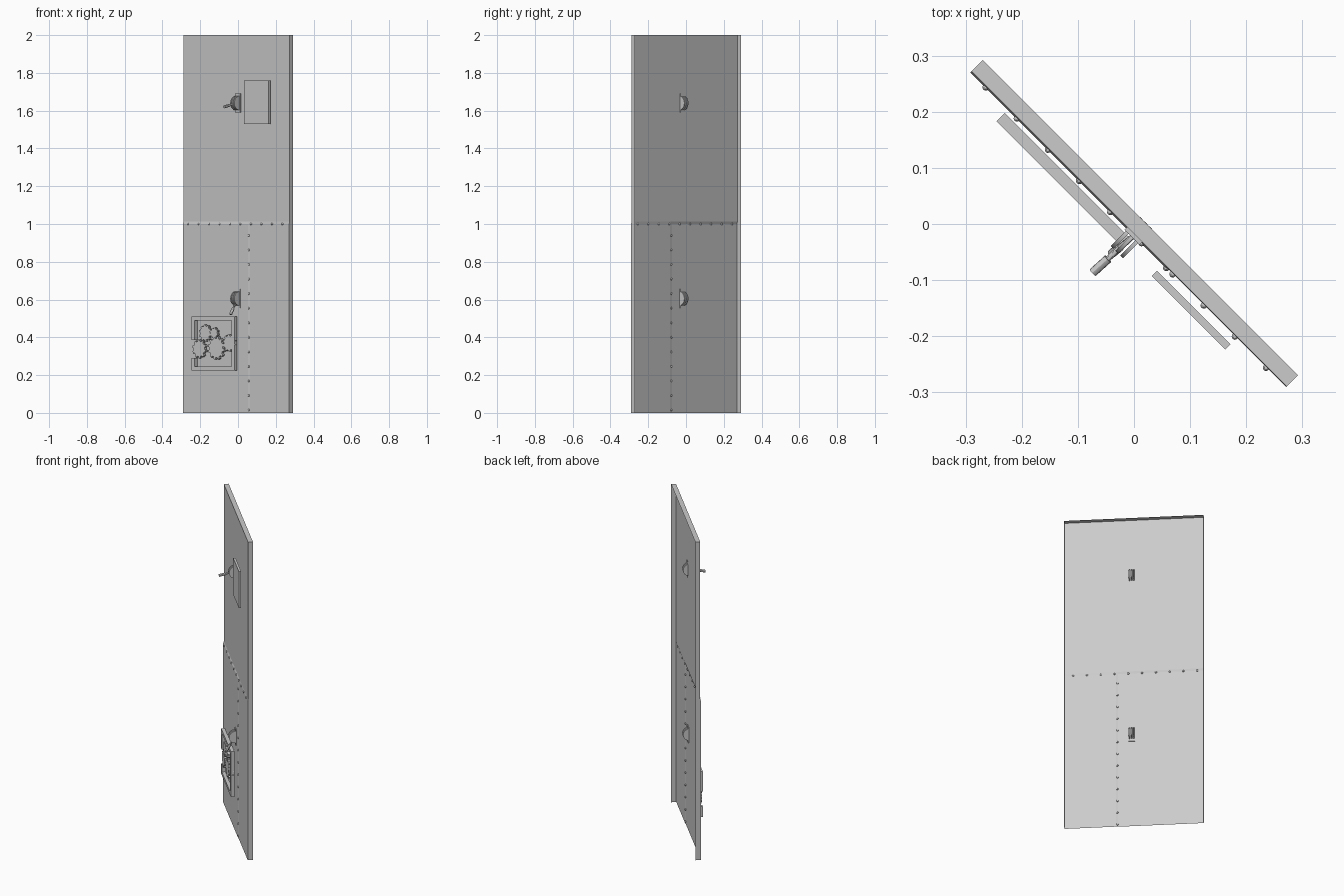
import bpy, bmesh, math
from mathutils import Matrix, Vector

old = bpy.data.objects.get("Cube")
if old:
    bpy.data.objects.remove(old, do_unlink=True)

grey = bpy.data.materials.new("plain_grey")
grey.use_nodes = True
GREY = (0.6, 0.6, 0.6, 1)
grey.diffuse_color = GREY
grey.node_tree.nodes["Principled BSDF"].inputs["Base Color"].default_value = GREY

# Everything is built facing -y, then turned to stand diagonally
TURN = Matrix.Rotation(math.radians(-45), 4, 'Z')


def finish(name, bm, smooth=False):
    mesh = bpy.data.meshes.new(name)
    bm.to_mesh(mesh)
    bm.free()
    mesh.materials.append(grey)
    ob = bpy.data.objects.new(name, mesh)
    bpy.context.collection.objects.link(ob)
    ob.matrix_world = TURN
    if smooth:
        bpy.ops.object.select_all(action='DESELECT')
        ob.select_set(True)
        bpy.context.view_layer.objects.active = ob
        bpy.ops.object.shade_smooth_by_angle()
    return ob


def add_box(bm, x0, x1, y0, y1, z0, z1):
    size = Matrix.Diagonal((x1 - x0, y1 - y0, z1 - z0, 1))
    mid = Matrix.Translation(((x0 + x1) / 2, (y0 + y1) / 2, (z0 + z1) / 2))
    bmesh.ops.create_cube(bm, size=1, matrix=mid @ size)


def add_rod(bm, a, b, r, sides=12):
    a, b = Vector(a), Vector(b)
    spin = (b - a).to_track_quat('Z', 'Y').to_matrix().to_4x4()
    bmesh.ops.create_cone(bm, cap_ends=True, segments=sides, radius1=r, radius2=r,
                          depth=(b - a).length, matrix=Matrix.Translation((a + b) / 2) @ spin)


def add_quad(bm, *points):
    bm.faces.new([bm.verts.new(p) for p in points])


# Thin wall shell, open at the back and bottom, with lapped front plates
HALF, BACK, SEAM, MID = 0.397, 0.016, 0.104, 1.0
UP, RIGHT, LEFT = -0.012, -0.0135, -0.0155
LIP = 0.012
bm = bmesh.new()
for x0, x1, y in ((-HALF, SEAM - LIP, LEFT), (SEAM, HALF, RIGHT)):
    add_quad(bm, (x0, y, 0), (x1, y, 0), (x1, y, MID), (x0, y, MID))
    add_quad(bm, (x0, y, MID), (x1, y, MID), (x1, UP, MID + LIP), (x0, UP, MID + LIP))
add_quad(bm, (SEAM - LIP, LEFT, 0), (SEAM, RIGHT, 0), (SEAM, RIGHT, MID), (SEAM - LIP, LEFT, MID))
add_quad(bm, (SEAM - LIP, LEFT, MID), (SEAM, RIGHT, MID), (SEAM, UP, MID + LIP), (SEAM - LIP, UP, MID + LIP))
add_quad(bm, (-HALF, UP, MID + LIP), (HALF, UP, MID + LIP), (HALF, UP, 2), (-HALF, UP, 2))
add_quad(bm, (-HALF, UP, 2), (HALF, UP, 2), (HALF, BACK, 2), (-HALF, BACK, 2))
for x, y in ((-HALF, LEFT), (HALF, RIGHT)):
    side = [(x, y, 0), (x, BACK, 0), (x, BACK, 2), (x, UP, 2), (x, UP, MID + LIP), (x, y, MID)]
    add_quad(bm, *(side if x > 0 else reversed(side)))
bmesh.ops.remove_doubles(bm, verts=bm.verts, dist=0.0001)
finish("wall_panel", bm)

# Rivets along both seams
bm = bmesh.new()
spots = [(-0.359 + 0.0785 * i, -0.0145, MID) for i in range(10)]
spots += [(SEAM - 0.008, -0.0145, 0.015 + 0.077 * i) for i in range(13)]
for spot in spots:
    bmesh.ops.create_uvsphere(bm, u_segments=10, v_segments=6, radius=0.006,
                              matrix=Matrix.Translation(spot))
finish("rivets", bm, True)

# Notice board
bm = bmesh.new()
add_box(bm, 0.088, 0.273, -0.043, -0.03, 1.53, 1.76)
finish("notice_board", bm)

# Gear frame, its left bar broken where a gear sticks out
X0, X1, Z0, Z1, BAR = -0.303, 0.016, 0.225, 0.51, 0.021
F, B = -0.044, -0.023
bm = bmesh.new()
add_box(bm, X0, X1, F, B, Z0, Z0 + BAR)
add_box(bm, X0, X1, F, B, Z1 - BAR, Z1)
add_box(bm, X1 - BAR, X1, F, B, Z0 + BAR, Z1 - BAR)
add_box(bm, X0, X0 + BAR, F, B, Z0 + BAR, 0.29)
add_box(bm, X0, X0 + BAR, F, B, 0.385, Z1 - BAR)
finish("gear_frame", bm)


# Toothed gears
def gear(name, x, z, r, teeth):
    bm = bmesh.new()
    ring = []
    for i in range(teeth):
        for part, k in ((0, 0.82), (0.3, 0.82), (0.42, 1), (0.78, 1), (0.9, 0.82)):
            a = math.tau * (i + part) / teeth
            ring.append(bm.verts.new((x + r * k * math.cos(a), -0.041, z + r * k * math.sin(a))))
    face = bm.faces.new(ring)
    out = bmesh.ops.extrude_face_region(bm, geom=[face])
    moved = [v for v in out["geom"] if isinstance(v, bmesh.types.BMVert)]
    bmesh.ops.translate(bm, verts=moved, vec=(0, 0.015, 0))
    bmesh.ops.recalc_face_normals(bm, faces=bm.faces)
    finish(name, bm)


for i, (x, z, r, teeth) in enumerate(((-0.207, 0.423, 0.045, 10), (-0.14, 0.423, 0.029, 8),
                                      (-0.251, 0.339, 0.05, 10), (-0.124, 0.344, 0.062, 12),
                                      (-0.028, 0.37, 0.046, 10))):
    gear(f"gear_{i + 1}", x, z, r, teeth)


# Lever switches: base plate, round cheeks and a gripped lever
def switch(name, z, angle):
    x, y = 0.014, -0.02
    bm = bmesh.new()
    add_box(bm, x - 0.019, x + 0.019, -0.019, -0.01, z - 0.05, z + 0.05)
    for off in (-0.012, 0, 0.012):
        add_rod(bm, (x + off - 0.0035, y, z), (x + off + 0.0035, y, z), 0.037, 24)
    finish(name + "_switch_base", bm, True)
    bm = bmesh.new()
    aim = Vector((-0.05, -math.cos(angle), math.sin(angle)))
    pivot = Vector((x, y, z))
    add_rod(bm, pivot, pivot + aim * 0.06, 0.005)
    add_rod(bm, pivot + aim * 0.058, pivot + aim * 0.095, 0.008)
    finish(name + "_lever", bm, True)


switch("upper", 1.64, math.radians(-12))
switch("lower", 0.605, math.radians(-62))
